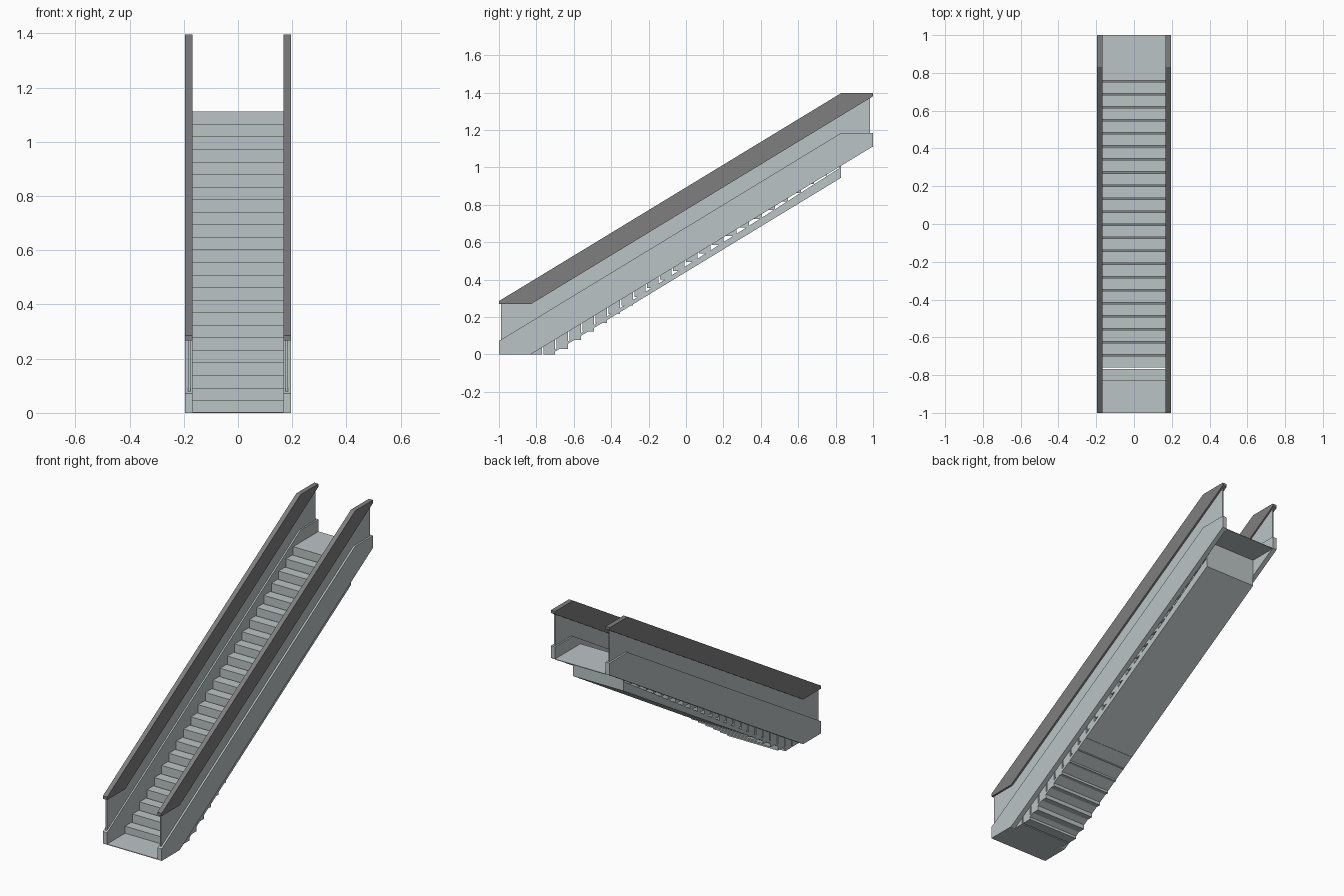
import bpy
import bmesh

cube = bpy.data.objects.get("Cube")
if cube:
    bpy.data.objects.remove(cube, do_unlink=True)


def material(name, colour):
    mat = bpy.data.materials.new(name)
    mat.use_nodes = True
    mat.diffuse_color = colour
    mat.node_tree.nodes["Principled BSDF"].inputs["Base Color"].default_value = colour
    return mat


METAL = material("pale grey metal", (0.50, 0.55, 0.56, 1))
RUBBER = material("dark grey rubber", (0.21, 0.21, 0.215, 1))


def extrude_profile(name, profile, x0, x1, mat):
    """Sweep a side profile of (y, z) points from x0 to x1."""
    bm = bmesh.new()
    face = bm.faces.new([bm.verts.new((x0, y, z)) for y, z in profile])
    swept = bmesh.ops.extrude_face_region(bm, geom=[face])["geom"]
    moved = [v for v in swept if isinstance(v, bmesh.types.BMVert)]
    bmesh.ops.translate(bm, verts=moved, vec=(x1 - x0, 0, 0))
    bmesh.ops.recalc_face_normals(bm, faces=bm.faces)
    mesh = bpy.data.meshes.new(name)
    bm.to_mesh(mesh)
    bm.free()
    mesh.materials.append(mat)
    obj = bpy.data.objects.new(name, mesh)
    bpy.context.collection.objects.link(obj)
    return obj


def box(name, y0, y1, z0, z1):
    return extrude_profile(name, [(y0, z0), (y1, z0), (y1, z1), (y0, z1)],
                           -INNER, INNER, METAL)


INNER, OUTER = 0.167, 0.195   # side wall faces
LAND = 0.83                   # where the landings meet the flight
RISE = 1.112                  # height of the upper landing
STEPS = 24


def ramp(bottom, top):
    """Sloping band with level ends, raised by bottom and top."""
    return [(-1, bottom), (-LAND, bottom), (1, RISE + bottom),
            (1, RISE + top), (LAND, RISE + top), (-1, top)]


# Side skirts, balustrade panels and handrails
glass = [(-0.99, 0.04), (-LAND, 0.14), (0.985, 1.14),
         (0.985, 1.385), (LAND, 1.385), (-0.99, 0.28)]
for side, s in (("left", 1), ("right", -1)):
    extrude_profile(side + "_skirt", ramp(0, 0.072), s * INNER, s * OUTER, METAL)
    extrude_profile(side + "_balustrade", glass, s * 0.176, s * 0.184, METAL)
    extrude_profile(side + "_handrail", ramp(0.268, 0.285), s * INNER, s * OUTER, RUBBER)

# Landings
box("lower_landing", -1, -LAND, 0, 0.004)
box("upper_landing", LAND, 1, RISE - 0.004, RISE)

# Separate steps with a narrow slot behind each tread
pitch, rise = 2 * LAND / STEPS, RISE / STEPS
for i in range(STEPS):
    front, top = -LAND + i * pitch, (i + 1) * rise
    box(f"step_{i + 1}", front, front + pitch - 0.008, max(0, top - 0.109), top)

# Sloping soffit beneath the flight and its closing panel
extrude_profile("soffit", [(-0.724, 0), (LAND, 0.945), (LAND, 1.002), (-0.724, 0.01)],
                -INNER, INNER, METAL)
box("end_panel", LAND - 0.009, LAND, 0.945, RISE)
